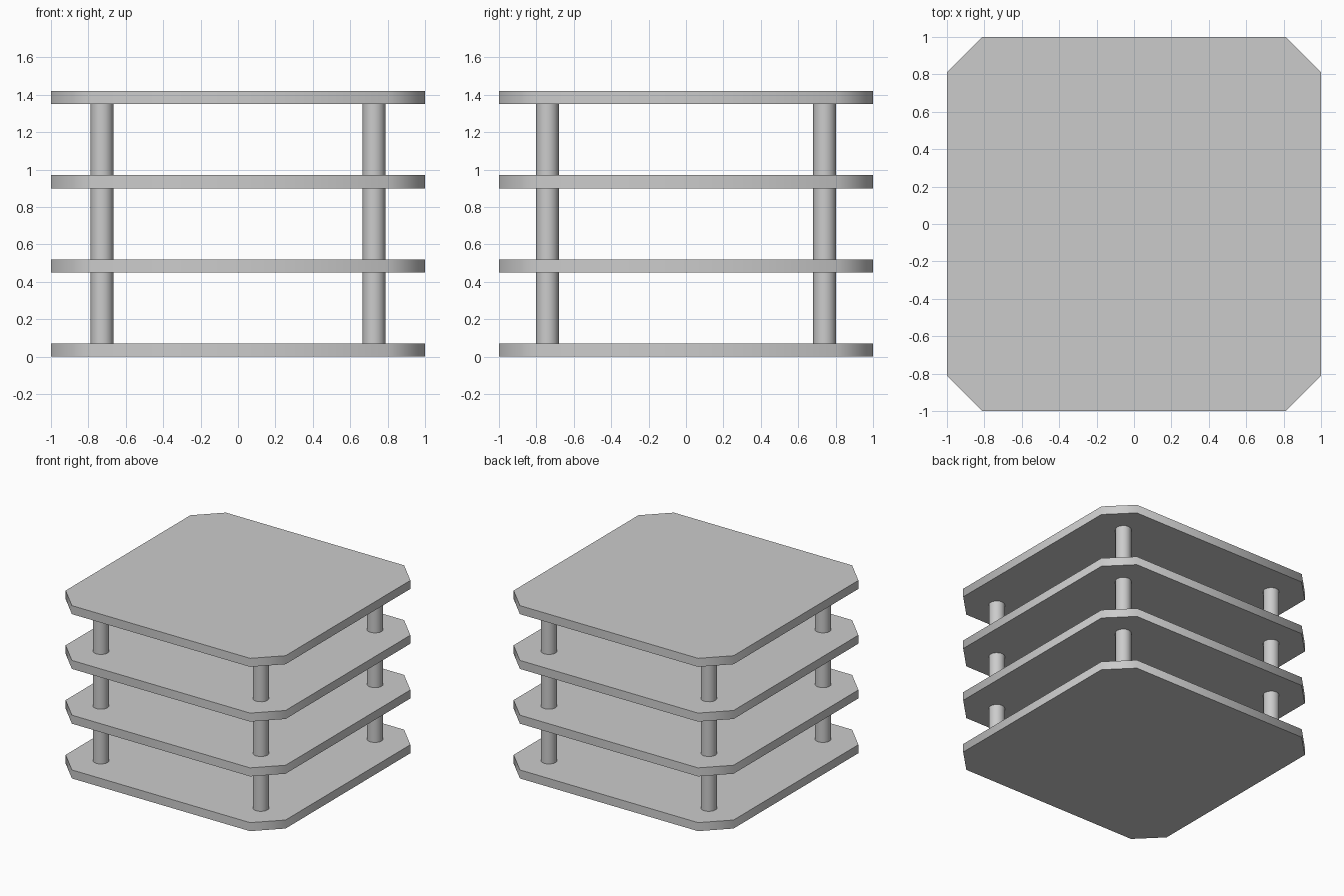
import bpy, bmesh, math

if "Cube" in bpy.data.objects:
    bpy.data.objects.remove(bpy.data.objects["Cube"])

HALF, CUT, THICK, STEP = 1.0, 0.19, 0.07, 0.45
POST_X, POST_Y, POST_R = 0.727, 0.741, 0.061


def smooth(obj, degrees):
    bpy.ops.object.select_all(action='DESELECT')
    obj.select_set(True)
    bpy.context.view_layer.objects.active = obj
    bpy.ops.object.shade_smooth_by_angle(angle=math.radians(degrees))


def add_shelf(name, z):
    # square board with clipped corners
    a, b = HALF, HALF - CUT
    outline = [(b, -a), (a, -b), (a, b), (b, a), (-b, a), (-a, b), (-a, -b), (-b, -a)]
    bm = bmesh.new()
    base = bm.faces.new([bm.verts.new((x, y, z)) for x, y in outline])
    ext = bmesh.ops.extrude_face_region(bm, geom=[base])
    top = [v for v in ext['geom'] if isinstance(v, bmesh.types.BMVert)]
    bmesh.ops.translate(bm, verts=top, vec=(0, 0, THICK))
    bmesh.ops.recalc_face_normals(bm, faces=bm.faces)
    mesh = bpy.data.meshes.new(name)
    bm.to_mesh(mesh)
    bm.free()
    obj = bpy.data.objects.new(name, mesh)
    bpy.context.collection.objects.link(obj)
    smooth(obj, 60)


def add_post(name, x, y, z0, z1):
    bpy.ops.mesh.primitive_cylinder_add(vertices=16, radius=POST_R, depth=z1 - z0,
                                        location=(x, y, (z0 + z1) / 2))
    obj = bpy.context.object
    obj.name = name
    smooth(obj, 40)


# four stacked shelves
for i in range(4):
    add_shelf(f"shelf_{i + 1}", i * STEP)

# corner posts between each pair of shelves
for i in range(3):
    for sx, side in ((-1, "left"), (1, "right")):
        for sy, end in ((-1, "front"), (1, "back")):
            add_post(f"{end}_{side}_post_{i + 1}", sx * POST_X, sy * POST_Y,
                     i * STEP + THICK, (i + 1) * STEP)
